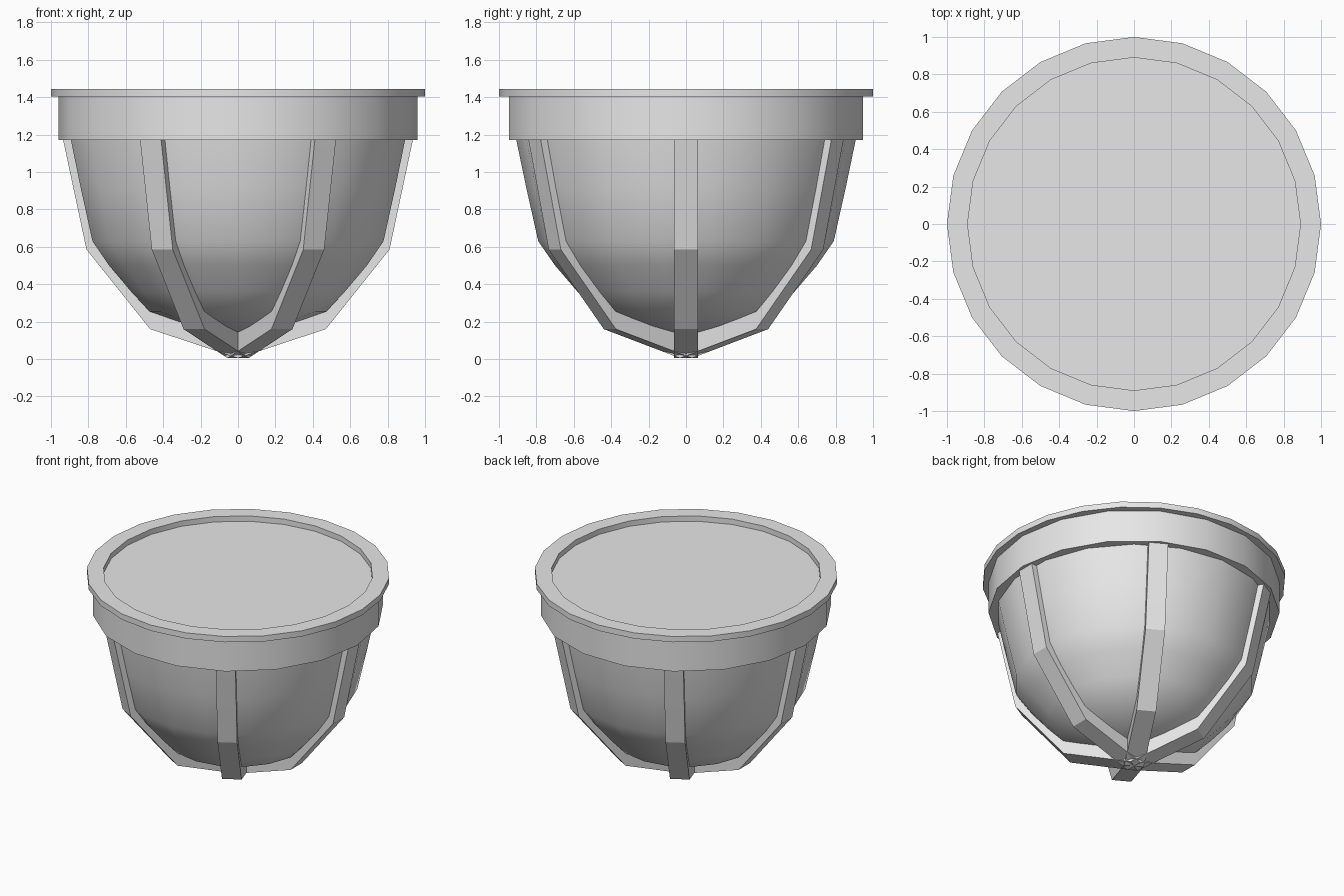
import bpy, bmesh, math
from mathutils import Vector

if "Cube" in bpy.data.objects:
    bpy.data.objects.remove(bpy.data.objects["Cube"])

grey = bpy.data.materials.new("light grey")
grey.diffuse_color = (0.8, 0.8, 0.8, 1)
grey.use_nodes = True
grey.node_tree.nodes["Principled BSDF"].inputs["Base Color"].default_value = grey.diffuse_color


def finish(name, bm, angle):
    bmesh.ops.recalc_face_normals(bm, faces=bm.faces)
    mesh = bpy.data.meshes.new(name)
    bm.to_mesh(mesh)
    bm.free()
    ob = bpy.data.objects.new(name, mesh)
    bpy.context.collection.objects.link(ob)
    mesh.materials.append(grey)
    bpy.ops.object.select_all(action='DESELECT')
    ob.select_set(True)
    bpy.context.view_layer.objects.active = ob
    bpy.ops.object.shade_smooth_by_angle(angle=math.radians(angle))
    return ob


def lathe(name, profile, sides, start=0, closed=False, angle=30):
    """Revolve (radius, z) points into a shell; radius 0 collapses to a pole."""
    bm = bmesh.new()
    rings = []
    for r, z in profile:
        if r == 0:
            rings.append([bm.verts.new((0, 0, z))] * sides)
            continue
        ring = []
        for i in range(sides):
            a = math.radians(start) + math.tau * i / sides
            ring.append(bm.verts.new((r * math.cos(a), r * math.sin(a), z)))
        rings.append(ring)
    pairs = list(zip(rings, rings[1:]))
    if closed:
        pairs.append((rings[-1], rings[0]))
    for lo, hi in pairs:
        for i in range(sides):
            j = (i + 1) % sides
            quad = list(dict.fromkeys([lo[i], lo[j], hi[j], hi[i]]))
            bm.faces.new(quad)
    return finish(name, bm, angle)


# Rounded bowl, with a facet corner on the y axis
lathe("bowl", [(0, .11), (.25, .175), (.48, .255), (.58, .36), (.70, .50),
               (.79, .63), (.855, .92), (.907, 1.17), (.91, 1.2)],
      18, start=90, angle=45)

# Collar around the top of the bowl
lathe("collar", [(0, 1.172), (.96, 1.172), (.96, 1.406), (0, 1.406)], 18)

# Flat rim ring around the recessed lid
lathe("rim", [(.89, 1.403), (1, 1.403), (1, 1.445), (.89, 1.445)], 24, closed=True)

# Six bent ribs meeting under the bowl
outer = [(0, .005), (.47, .16), (.81, .585), (.935, 1.172), (.94, 1.2)]
inner = [(0, .16), (.42, .30), (.70, .64), (.83, 1.172), (.83, 1.2)]
half = .065
for k in range(6):
    a = math.radians(60 * k)
    out = Vector((math.cos(a), math.sin(a), 0))
    side = Vector((-math.sin(a), math.cos(a), 0)) * half
    bm = bmesh.new()
    rows = []
    for (ro, zo), (ri, zi) in zip(outer, inner):
        po, pi = out * ro + Vector((0, 0, zo)), out * ri + Vector((0, 0, zi))
        rows.append([bm.verts.new(p) for p in (po - side, po + side, pi + side, pi - side)])
    for lo, hi in zip(rows, rows[1:]):
        for i in range(4):
            j = (i + 1) % 4
            bm.faces.new((lo[i], lo[j], hi[j], hi[i]))
    bm.faces.new(rows[0])
    bm.faces.new(rows[-1])
    finish(f"rib_{k + 1}", bm, 10)
